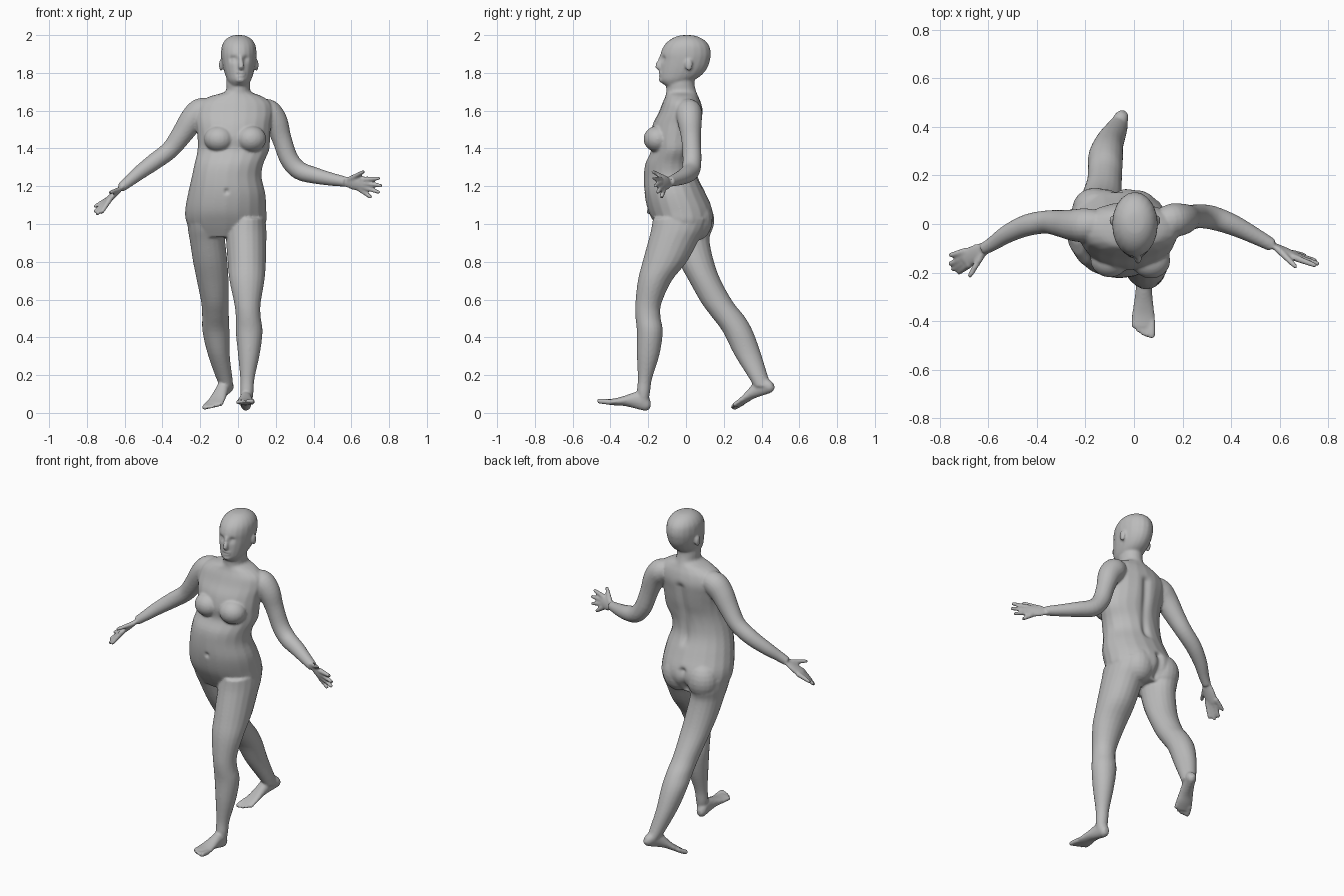
import bpy, math
from mathutils import Vector

# All measures below are in hundredths of a unit
CM = 0.01
SIDES = 20

old = bpy.data.objects.get("Cube")
if old:
    bpy.data.objects.remove(old, do_unlink=True)

skin = bpy.data.materials.new("plain grey skin")
skin.use_nodes = True
GREY = (0.5, 0.5, 0.5, 1)
skin.diffuse_color = GREY
skin.node_tree.nodes["Principled BSDF"].inputs["Base Color"].default_value = GREY

verts, faces = [], []


def smooth_rows(rows, steps=4):
    """Catmull-Rom interpolation of rows of numbers."""
    rows = [Vector(r) for r in rows]
    out = []
    for i in range(len(rows) - 1):
        a, b, c, d = rows[max(i - 1, 0)], rows[i], rows[i + 1], rows[min(i + 2, len(rows) - 1)]
        for k in range(steps):
            t = k / steps
            out.append(b + (c - a) * (t / 2) + (a * 2 - b * 5 + c * 4 - d) * (t * t / 2)
                       + (b * 3 - a - c * 3 + d) * (t ** 3 / 2))
    return out + [rows[-1]]


def loft(rings):
    """Closed skin over rings given as (centre, half axis u, half axis v)."""
    start = len(verts)
    for c, u, v in rings:
        for k in range(SIDES):
            a = math.tau * k / SIDES
            verts.append((c + u * math.cos(a) + v * math.sin(a)) * CM)
    for r in range(len(rings) - 1):
        for k in range(SIDES):
            p, q = start + r * SIDES + k, start + r * SIDES + (k + 1) % SIDES
            faces.append((p, q, q + SIDES, p + SIDES))
    faces.append(tuple(range(start + SIDES - 1, start - 1, -1)))
    faces.append(tuple(range(len(verts) - SIDES, len(verts))))


def slices(rows):
    """Level slices: left x, right x, front y, back y, height."""
    loft([(Vector(((a + b) / 2, (c + d) / 2, z)), Vector(((b - a) / 2, 0, 0)),
           Vector((0, (d - c) / 2, 0))) for a, b, c, d, z in smooth_rows(rows)])


def tube(rows, wide=(0, 0, 1), flat=1.0):
    """Rows of x, y, z, radius; the radius across 'wide' is scaled by flat."""
    pts = smooth_rows(rows)
    rings = []
    for i, p in enumerate(pts):
        axis = (pts[min(i + 1, len(pts) - 1)] - pts[max(i - 1, 0)]).to_3d().normalized()
        w = Vector(wide)
        u = (w - axis * w.dot(axis)).normalized()
        rings.append((p.to_3d(), u * p[3], axis.cross(u) * p[3] * flat))
    loft(rings)


def blob(centre, size):
    """Ellipsoid mass."""
    c, s = Vector(centre), Vector(size)
    rings = []
    for k in range(1, 12):
        a = math.pi * k / 12
        rings.append((c - Vector((0, 0, s.z * math.cos(a))),
                      Vector((s.x * math.sin(a), 0, 0)), Vector((0, s.y * math.sin(a), 0))))
    loft(rings)


def hand(wrist, knuckles, spread, tips):
    """Flat palm with a thumb and four fingers."""
    w, k, s = Vector(wrist), Vector(knuckles), Vector(spread).normalized()
    mid = w.lerp(k, 0.5)
    tube([(*w, 2.6), (*mid, 3.7), (*k, 3.8), (*(k + (k - w) * 0.1), 3)], s, 0.42)
    for i, tip in enumerate(tips):
        t = Vector(tip)
        root = w.lerp(k, 0.25) + s * 1.8 if i == 0 else k + s * (2.5 - i) * 1.9 - (k - w) * 0.1
        tube([(*root, 1.5), (*root.lerp(t, 0.5), 1.25), (*t.lerp(root, 0.08), 1), (*t, 0.5)])


def foot(heel, forward, inner):
    """Foot grown from the back of the heel; inner is the big toe side."""
    o, f = Vector(heel), Vector(forward).normalized()
    side = f.cross(Vector((0, 0, 1))).normalized()
    up = side.cross(f)
    rows = [(0, 1.6, 1.5, 5), (2, 2.9, 0.2, 8), (5, 3.2, 0.2, 10.5), (9, 3.4, 0.6, 9.2),
            (14, 4, 0.9, 6.5), (19, 4.8, 0.4, 4.2), (24, 4.8, 0.2, 2.8)]
    loft([(o + f * s + up * (a + b) / 2, side * w, up * (b - a) / 2)
          for s, w, a, b in smooth_rows(rows)])
    for i in range(5):
        across = side * inner * (3.7 - 1.9 * i)
        r = 1.4 if i == 0 else 1
        tip = 28.2 - 0.25 * i * i
        rows = [(21, r, 1.8), (tip - 1.2, r, 1.4), (tip, r * 0.5, 1.2)]
        tube([(*(o + f * s + across + up * h), q) for s, q, h in rows])


# Torso from crotch to neck
slices([(-22, 8, -12, 9, 93), (-27, 14.5, -16.5, 14, 100), (-28, 15, -20, 14.5, 107),
        (-26.5, 14.5, -22, 10.5, 116), (-24.5, 12.5, -22.3, 6.5, 125),
        (-23, 13.5, -21.5, 5.5, 132), (-21.5, 16.5, -18.5, 6, 139),
        (-21.5, 17, -19, 7.5, 146), (-22.5, 17.5, -17.5, 8.5, 153),
        (-23, 18.5, -14.5, 9, 159), (-21, 17.5, -12.5, 8, 164),
        (-15, 13, -11, 6.5, 167.5), (-7, 7, -10.5, 5.5, 170), (-6.3, 6.5, -10.5, 4.5, 174),
        (-6, 6.5, -9.5, 4.5, 178)])

# Chest and seat masses
for x, y in ((-10, -14.5), (7, -15)):
    blob((x, y, 145), (8, 7.5, 7))
for x, y in ((-16, 6), (1, 5)):
    blob((x, y, 102), (9.5, 9, 11))

# Head, tipped slightly back
slices([(-4, 5, -11.5, -2, 173.5), (-5.6, 6.8, -13.8, 4, 176), (-6.8, 8, -14.2, 8.5, 179),
        (-8, 9, -14, 11.5, 183), (-8.8, 9.6, -13.6, 12.8, 187), (-9, 9.8, -13.4, 13.2, 190.5),
        (-8.5, 9.3, -11.6, 12.2, 194.5), (-6.6, 7.4, -8.4, 9.4, 197.6),
        (-3.7, 4.5, -4.4, 5.4, 199.5), (-1, 1.6, -1, 2, 200)])
tube([(1.4, -13.2, 189, 0.9), (1.6, -14, 186, 1.1), (1.7, -14.8, 183.6, 1.6), (1.6, -13.8, 182.6, 1.3)])
blob((1.4, -13.6, 179.9), (2.5, 1.1, 0.7))
blob((1.4, -13.4, 178.8), (2.2, 1.1, 0.7))
blob((1.2, -12.4, 176.3), (2.6, 2, 1.7))
for x in (-9, 9.8):
    blob((x, 1.5, 184.2), (1.1, 2, 3.2))

# Left leg, stepping forward
slices([(-5, 14.5, -17.5, 12, 103), (-6.5, 15, -18.5, 10, 97), (-6.3, 15, -20, 6.5, 91),
        (-5.5, 14.8, -23, 0.5, 80), (-4.5, 14, -25.5, -7.5, 70), (-2, 12, -26.8, -13, 58),
        (-1.2, 12, -26.8, -13.5, 51), (-1.2, 13, -26, -12.3, 43), (0, 11.5, -26, -14, 31),
        (1.2, 8.7, -25.5, -18, 18), (1.2, 8.2, -26, -19, 11), (2, 7.5, -25, -20, 6)])

# Right leg, trailing
slices([(-27, -8, -14, 13, 103), (-26.5, -7, -12, 13.5, 97), (-25.5, -6.8, -9, 12.5, 91),
        (-23.8, -5.6, -4, 14.8, 80), (-21.8, -5, 1.5, 18.5, 70), (-19.5, -5, 8, 25, 58.5),
        (-19, -4.8, 13.5, 31, 51), (-18.8, -4.5, 19.5, 35.5, 43), (-16, -4.4, 25.5, 39.8, 31),
        (-11.8, -3, 33, 43.5, 19), (-9.5, -2.5, 36, 45.5, 14)])

# Feet
foot((4.2, -19.3, 0.6), (-0.02, -1, 0.16), -1)
foot((-3.6, 47.3, 11.6), (-11, -24, -10.5), 1)

# Right arm and hand
tube([(-15, 0, 161, 6), (-20, -0.5, 159.5, 7), (-24.5, -0.5, 155, 6.6), (-30, 0.2, 147, 5.6),
      (-36, 0.8, 139.3, 4.8), (-44, -0.5, 133.2, 4.5), (-52, -4, 127.3, 3.8),
      (-58, -8, 122.4, 3), (-62, -10.3, 119.2, 2.5)])
hand((-61, -9.8, 120), (-69, -14.2, 112.5), (0.25, -1, 0.1),
     [(-68, -22, 116.5), (-72.5, -20.3, 105.5), (-75, -19, 104.8),
      (-76.3, -16.6, 106.2), (-76.3, -13, 109)])

# Left arm and hand
tube([(12, 1, 160, 6), (16, 1.5, 159, 7), (20, 2, 154, 6.4), (23.2, 2.7, 145, 5.2),
      (27, 3.2, 134.5, 5), (32.5, 2.5, 128.3, 4.9), (41, -0.5, 125.6, 4.3),
      (50, -5, 123.6, 3.4), (57, -8.8, 122.4, 2.7)])
hand((56.5, -8.5, 122.4), (66, -13.2, 120.8), (0.1, -0.3, 1),
     [(67, -18, 128), (75.3, -17.3, 124.2), (76.5, -16.6, 120.2),
      (75.3, -15.2, 116.6), (70.8, -13, 113.8)])

# Merge every mass into one continuous skin
mesh = bpy.data.meshes.new("body")
mesh.from_pydata(verts, [], faces)
body = bpy.data.objects.new("body", mesh)
bpy.context.collection.objects.link(body)
bpy.context.view_layer.objects.active = body
body.select_set(True)
remesh = body.modifiers.new("merge", "REMESH")
remesh.mode = "VOXEL"
remesh.voxel_size = 0.0065
bpy.ops.object.modifier_apply(modifier=remesh.name)
relax = body.modifiers.new("relax", "SMOOTH")
relax.factor = 0.5
relax.iterations = 6
bpy.ops.object.modifier_apply(modifier=relax.name)


def press(a, b, radius, depth):
    """Push the skin along y around the segment a-b."""
    a, b = Vector(a) * CM, Vector(b) * CM
    ab = b - a
    for v in body.data.vertices:
        t = min(max((v.co - a).dot(ab) / max(ab.length_squared, 1e-9), 0), 1)
        d = (v.co - a - ab * t).length / (radius * CM)
        if d < 3:
            v.co.y += depth * CM * math.exp(-d * d)


# Eye sockets with lids, mouth line, navel, spine furrow and seat cleft
for x in (-2.6, 5.2):
    press((x - 0.8, -12.6, 187.3), (x + 0.8, -12.6, 187.3), 1.5, 1.2)
    press((x - 0.6, -11.6, 187), (x + 0.6, -11.6, 187), 0.8, -0.5)
press((-0.6, -14.2, 179.3), (3.4, -14.2, 179.3), 0.6, 0.5)
press((-6, -22, 117), (-6, -22, 117.5), 1.2, 1)
press((-4, 6, 122), (-2, 8.5, 156), 2.4, -1.6)
press((-7.5, 12, 95), (-7, 13.5, 107), 2.2, -2.5)

body.data.materials.clear()
body.data.materials.append(skin)
bpy.ops.object.shade_smooth_by_angle(angle=math.radians(40))
